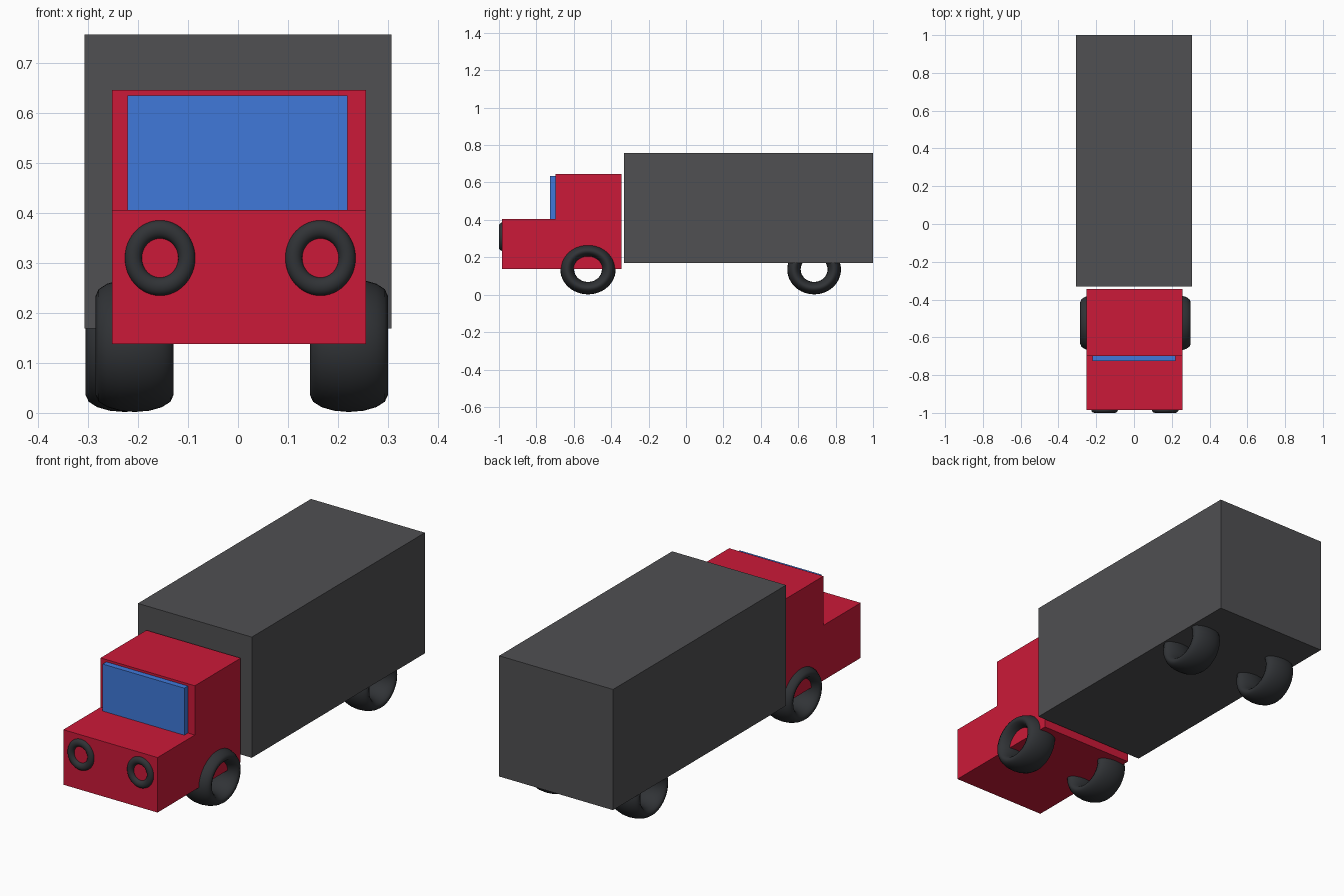
import bpy, bmesh, math

if "Cube" in bpy.data.objects:
    bpy.data.objects.remove(bpy.data.objects["Cube"])


def material(name, color):
    m = bpy.data.materials.new(name)
    m.diffuse_color = (*color, 1)
    m.use_nodes = True
    m.node_tree.nodes["Principled BSDF"].inputs["Base Color"].default_value = m.diffuse_color
    return m


RED = material("red_paint", (0.6, 0.01, 0.04))
BLUE = material("blue_glass", (0.05, 0.19, 0.70))
GREY = material("dark_grey", (0.08, 0.08, 0.085))
RUBBER = material("rubber", (0.03, 0.033, 0.037))


def extrude_profile(name, points, x0, x1, mat):
    """Extrude a (y, z) side profile from x0 to x1."""
    bm = bmesh.new()
    face = bm.faces.new([bm.verts.new((x0, y, z)) for y, z in points])
    geom = bmesh.ops.extrude_face_region(bm, geom=[face])["geom"]
    moved = [v for v in geom if isinstance(v, bmesh.types.BMVert)]
    bmesh.ops.translate(bm, verts=moved, vec=(x1 - x0, 0, 0))
    bmesh.ops.recalc_face_normals(bm, faces=bm.faces)
    mesh = bpy.data.meshes.new(name)
    bm.to_mesh(mesh)
    bm.free()
    mesh.materials.append(mat)
    obj = bpy.data.objects.new(name, mesh)
    bpy.context.collection.objects.link(obj)
    return obj


def box(name, x, y, z, mat):
    pts = [(y[0], z[0]), (y[1], z[0]), (y[1], z[1]), (y[0], z[1])]
    return extrude_profile(name, pts, *x, mat)


def ring(name, loc, rotation, major, minor, scale):
    bpy.ops.mesh.primitive_torus_add(major_segments=48, minor_segments=16,
                                     major_radius=major, minor_radius=minor,
                                     location=loc, rotation=rotation)
    obj = bpy.context.object
    obj.name = name
    obj.scale = scale
    obj.data.materials.append(RUBBER)
    bpy.ops.object.shade_smooth()
    return obj


# Cargo box
box("cargo_box", (-0.307, 0.307), (-0.332, 1.0), (0.169, 0.757), GREY)

# Cab with stepped hood
extrude_profile("cab", [(-0.985, 0.138), (-0.345, 0.138), (-0.345, 0.646),
                        (-0.698, 0.646), (-0.698, 0.406), (-0.985, 0.406)],
                -0.252, 0.256, RED)

# Windshield
box("windshield", (-0.221, 0.219), (-0.726, -0.69), (0.40, 0.635), BLUE)

# Wheels: rings widened along the axle, slightly squashed in height
side_turn = (0, math.pi / 2, 0)
for name, x, y, r in (("front_wheel_left", -0.207, -0.524, 1.0),
                      ("front_wheel_right", 0.222, -0.524, 1.0),
                      ("rear_wheel_left", -0.227, 0.685, 0.97),
                      ("rear_wheel_right", 0.222, 0.685, 0.97)):
    ring(name, (x, y, 0.135), side_turn, 0.111, 0.037, (0.9, r, 2.1))

# Headlight rings
for name, x in (("headlight_left", -0.156), ("headlight_right", 0.165)):
    ring(name, (x, -0.984, 0.31), (math.pi / 2, 0, 0), 0.0545, 0.0175,
         (0.98, 1.05, 0.91))
